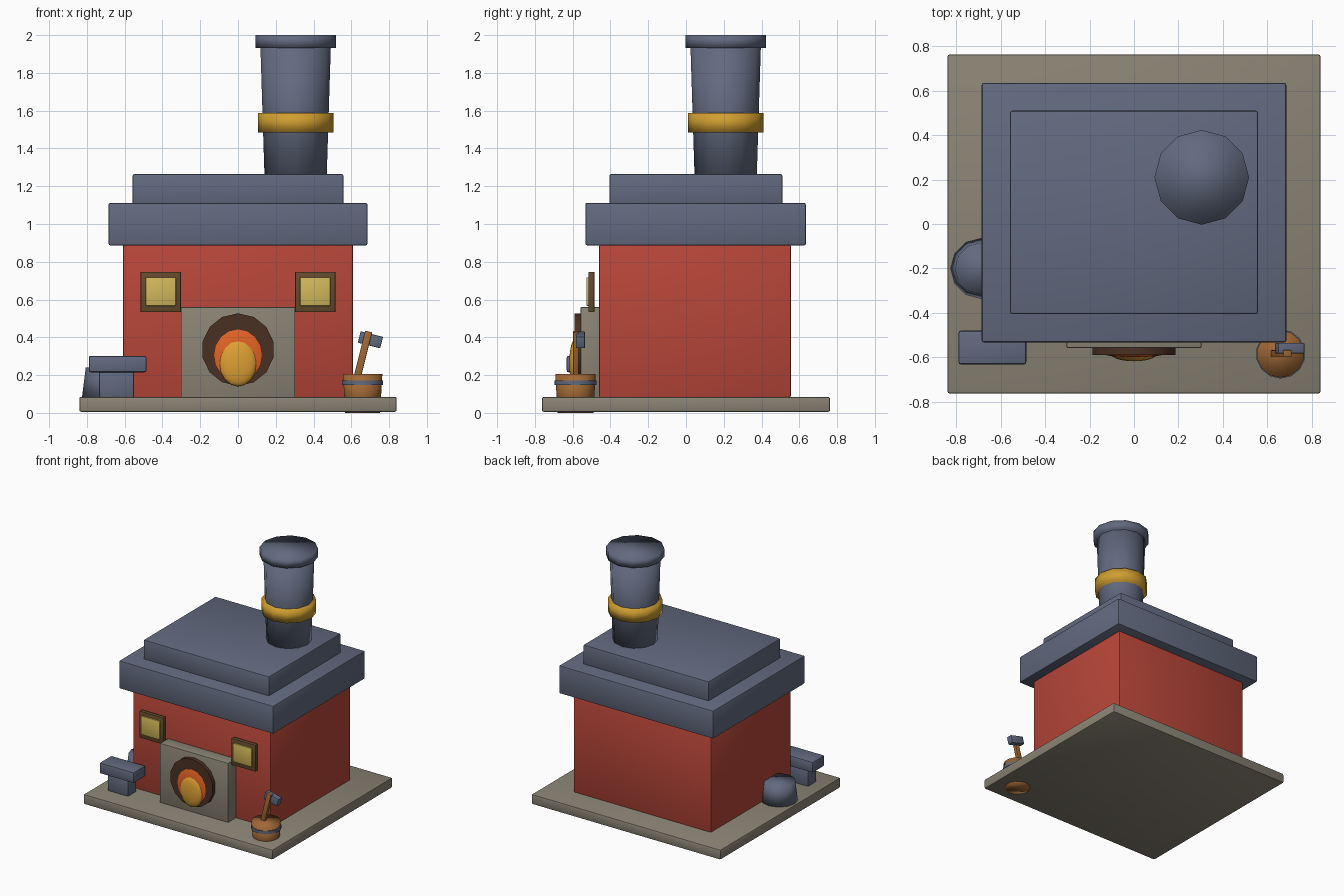
import bpy, bmesh, math
from mathutils import Matrix

if "Cube" in bpy.data.objects:
    bpy.data.objects.remove(bpy.data.objects["Cube"])


def material(name, rgb):
    """Flat colour given as sRGB 0-255, stored as linear."""
    m = bpy.data.materials.new(name)
    lin = [(c / 255 / 12.92 if c <= 10 else ((c / 255 + 0.055) / 1.055) ** 2.4) for c in rgb]
    m.diffuse_color = (*lin, 1)
    m.use_nodes = True
    m.node_tree.nodes["Principled BSDF"].inputs["Base Color"].default_value = m.diffuse_color
    return m


RED = material("brick red", (184, 70, 57))
SLATE = material("slate blue", (98, 106, 127))
STONE = material("warm stone", (139, 132, 117))
GOLD = material("brass", (208, 158, 48))
WOOD = material("wood", (160, 104, 54))
SOOT = material("dark soot", (74, 48, 34))
ORANGE = material("flame orange", (228, 98, 36))
YELLOW = material("flame yellow", (222, 160, 52))
GLASS = material("window glow", (210, 184, 90))
FRAME = material("window frame", (100, 74, 44))


def add(name, bm, mat, angle=None):
    """Turn a bmesh into an object, smooth fully or by angle."""
    bmesh.ops.recalc_face_normals(bm, faces=bm.faces)
    me = bpy.data.meshes.new(name)
    bm.to_mesh(me)
    bm.free()
    me.materials.append(mat)
    ob = bpy.data.objects.new(name, me)
    bpy.context.collection.objects.link(ob)
    bpy.ops.object.select_all(action='DESELECT')
    ob.select_set(True)
    bpy.context.view_layer.objects.active = ob
    if angle is None:
        bpy.ops.object.shade_smooth()
    else:
        bpy.ops.object.shade_smooth_by_angle(angle=math.radians(angle))
    return ob


def box(name, mat, x, y, z, bevel=0.01, tilt=0):
    """Bevelled box from min/max ranges, optionally tilted about y."""
    bm = bmesh.new()
    size = [r[1] - r[0] for r in (x, y, z)]
    mid = [(r[0] + r[1]) / 2 for r in (x, y, z)]
    bmesh.ops.create_cube(bm, size=1, matrix=Matrix.Diagonal((*size, 1)))
    if bevel:
        bmesh.ops.bevel(bm, geom=bm.edges[:], offset=bevel, segments=2,
                        profile=0.5, affect='EDGES')
    bm.transform(Matrix.Translation(mid) @ Matrix.Rotation(math.radians(tilt), 4, 'Y'))
    return add(name, bm, mat, 40)


def drum(name, mat, x, y, z, r0, r1, sides=12, angle=None):
    """Upright tapered cylinder between two heights."""
    bm = bmesh.new()
    bmesh.ops.create_cone(bm, cap_ends=True, segments=sides, radius1=r0, radius2=r1,
                          depth=z[1] - z[0],
                          matrix=Matrix.Translation((x, y, (z[0] + z[1]) / 2)))
    return add(name, bm, mat, angle)


def blob(name, mat, centre, radii):
    """Squashed sphere with its poles on the y axis."""
    bm = bmesh.new()
    bmesh.ops.create_uvsphere(bm, u_segments=16, v_segments=10, radius=1)
    bm.transform(Matrix.Translation(centre) @ Matrix.Diagonal((*radii, 1))
                 @ Matrix.Rotation(math.pi / 2, 4, 'X'))
    return add(name, bm, mat)


# Building
box("base_slab", STONE, (-0.84, 0.84), (-0.763, 0.763), (0.005, 0.085))
box("walls", RED, (-0.61, 0.61), (-0.46, 0.555), (0.08, 0.893))
box("roof_lower", SLATE, (-0.686, 0.686), (-0.533, 0.635), (0.887, 1.112))
box("roof_upper", SLATE, (-0.558, 0.558), (-0.405, 0.51), (1.1, 1.265))

# Chimney
CX, CY = 0.305, 0.21
drum("chimney_shaft", SLATE, CX, CY, (1.2, 1.96), 0.163, 0.187)
drum("chimney_band", GOLD, CX, CY, (1.485, 1.588), 0.2, 0.2)
drum("chimney_cap", SLATE, CX, CY, (1.933, 2.0), 0.213, 0.213)

# Furnace mouth and fire
box("furnace_surround", STONE, (-0.303, 0.303), (-0.558, -0.45), (0.08, 0.56), 0.004)
bm = bmesh.new()
bmesh.ops.create_cone(bm, cap_ends=True, segments=14, radius1=0.192, radius2=0.192, depth=0.04,
                      matrix=Matrix.Translation((0, -0.569, 0.335))
                      @ Matrix.Rotation(math.pi / 2, 4, 'X'))
add("furnace_mouth", bm, SOOT, 30)
blob("outer_flame", ORANGE, (0, -0.575, 0.305), (0.148, 0.028, 0.16))
blob("inner_flame", YELLOW, (0, -0.588, 0.265), (0.1, 0.03, 0.125))

# Windows
for side, label in ((-1, "left"), (1, "right")):
    wx = side * 0.409
    box(f"{label}_window_frame", FRAME, (wx - 0.107, wx + 0.107), (-0.517, -0.485),
        (0.533, 0.747), 0.004)
    box(f"{label}_window_pane", GLASS, (wx - 0.08, wx + 0.08), (-0.528, -0.5),
        (0.567, 0.717), 0.004)

# Anvil and quench tub
box("anvil_foot", SLATE, (-0.735, -0.55), (-0.61, -0.5), (0.08, 0.225))
box("anvil_top", SLATE, (-0.79, -0.485), (-0.632, -0.48), (0.215, 0.302))
drum("quench_tub", SLATE, -0.69, -0.2, (0.08, 0.24), 0.136, 0.116)

# Bucket with hoop and hammer
BX, BY = 0.66, -0.585
drum("bucket", WOOD, BX, BY, (0.0, 0.207), 0.095, 0.107, 14)
drum("bucket_hoop", SLATE, BX, BY, (0.147, 0.172), 0.111, 0.111, 14, 40)
box("hammer_handle", WOOD, (0.64, 0.678), (-0.597, -0.568), (0.165, 0.435), 0.004, 14)
box("hammer_head", SLATE, (0.64, 0.762), (-0.583, -0.535), (0.356, 0.418), 0.004, 14)
